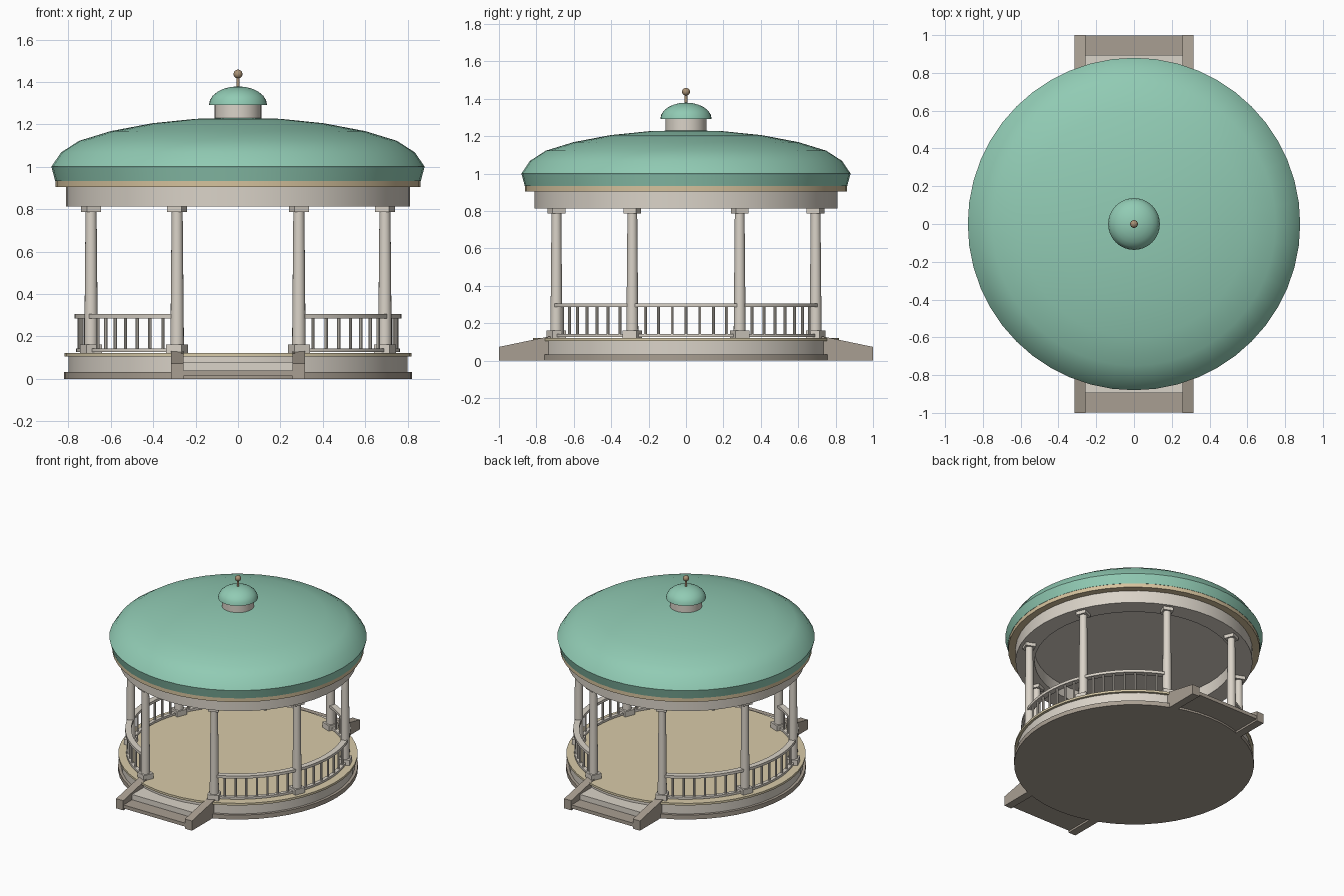
import bpy
import bmesh
from math import sin, cos, pi, radians
from mathutils import Matrix, Vector

if "Cube" in bpy.data.objects:
    bpy.data.objects.remove(bpy.data.objects["Cube"])


def material(name, rgb):
    """Flat material from 0-255 display values, stored as linear."""
    lin = [((c / 255 + 0.055) / 1.055) ** 2.4 for c in rgb] + [1.0]
    m = bpy.data.materials.new(name)
    m.use_nodes = True
    m.diffuse_color = lin
    m.node_tree.nodes["Principled BSDF"].inputs["Base Color"].default_value = lin
    return m


STONE = material("pale stone", (218, 211, 200))
BASE = material("brown stone", (169, 159, 146))
FLOOR = material("tan floor", (216, 203, 169))
TRIM = material("tan trim", (213, 194, 157))
GREEN = material("green copper", (145, 203, 180))
BRONZE = material("bronze", (170, 146, 117))


def finish(bm, name, mat, limit=40):
    """Turn a bmesh into an object, smooth except at sharp edges."""
    bmesh.ops.recalc_face_normals(bm, faces=bm.faces)
    for f in bm.faces:
        f.smooth = True
    for e in bm.edges:
        e.smooth = len(e.link_faces) == 2 and e.calc_face_angle(0) < radians(limit)
    me = bpy.data.meshes.new(name)
    bm.to_mesh(me)
    bm.free()
    me.materials.append(mat)
    ob = bpy.data.objects.new(name, me)
    bpy.context.collection.objects.link(ob)


def lathe(name, mat, profile, segs=48):
    """Spin a (radius, height) profile round the z axis."""
    bm = bmesh.new()
    vs = [bm.verts.new((r, 0, z)) for r, z in profile]
    es = [bm.edges.new(p) for p in zip(vs, vs[1:])]
    bmesh.ops.spin(bm, geom=vs + es, cent=(0, 0, 0), axis=(0, 0, 1),
                   angle=2 * pi, steps=segs)
    bmesh.ops.remove_doubles(bm, verts=bm.verts, dist=0.0001)
    finish(bm, name, mat)


def drum(name, mat, r, z0, z1, segs=48):
    lathe(name, mat, [(0, z0), (r, z0), (r, z1), (0, z1)], segs)


def dome(r, z, h, steps):
    return [(r * cos(i * pi / 2 / steps), z + h * sin(i * pi / 2 / steps))
            for i in range(steps + 1)]


def box(bm, centre, size, angle=0):
    bmesh.ops.create_cube(bm, size=1, matrix=Matrix.Translation(centre)
                          @ Matrix.Rotation(angle, 4, 'Z') @ Matrix.Diagonal((*size, 1)))


def post(bm, x, y, z0, z1, r0, r1, segs):
    bmesh.ops.create_cone(bm, cap_ends=True, segments=segs, radius1=r0, radius2=r1,
                          depth=z1 - z0, matrix=Matrix.Translation((x, y, (z0 + z1) / 2)))


def arc_bar(name, r0, r1, z0, z1, a0, a1, steps=10):
    """Curved bar of rectangular section."""
    bm = bmesh.new()
    face = bm.faces.new([bm.verts.new((r * cos(a0), r * sin(a0), z))
                         for r, z in ((r0, z0), (r1, z0), (r1, z1), (r0, z1))])
    bmesh.ops.spin(bm, geom=[face], cent=(0, 0, 0), axis=(0, 0, 1),
                   angle=a1 - a0, steps=steps)
    finish(bm, name, STONE, 30)


def step(name, mat, y0, y1, z0, z1):
    bm = bmesh.new()
    box(bm, (0, (y0 + y1) / 2, (z0 + z1) / 2), (0.53, abs(y1 - y0), z1 - z0))
    finish(bm, name, mat)


# Round platform
drum("plinth", BASE, 0.82, 0, 0.033)
drum("platform_wall", STONE, 0.80, 0.033, 0.105)
drum("floor", FLOOR, 0.818, 0.105, 0.121)

# Eight tapered columns with square bases and caps
RING = 0.75
bases, shafts, caps = bmesh.new(), bmesh.new(), bmesh.new()
for k in range(8):
    a = radians(22.5 + 45 * k)
    x, y = RING * cos(a), RING * sin(a)
    box(bases, (x, y, 0.14), (0.08, 0.08, 0.042), a)
    post(shafts, x, y, 0.155, 0.795, 0.032, 0.026, 16)
    box(caps, (x, y, 0.8), (0.073, 0.073, 0.026), a)
finish(bases, "column_bases", STONE)
finish(shafts, "columns", STONE)
finish(caps, "column_caps", STONE)

# Curved railings in every bay but the front and back
balusters = bmesh.new()
half = radians(22.5)
for k in (-1, 0, 1, 3, 4, 5):
    mid = radians(45 * k)
    arc_bar("top_rail", RING - 0.021, RING + 0.021, 0.285, 0.305, mid - half, mid + half)
    arc_bar("bottom_rail", RING - 0.014, RING + 0.014, 0.126, 0.142, mid - half, mid + half)
    for i in range(1, 8):
        a = mid - half + half * i / 4
        post(balusters, RING * cos(a), RING * sin(a), 0.135, 0.29, 0.008, 0.008, 8)
finish(balusters, "balusters", STONE)

# Steps with sloping cheek walls, front and back
for side, s in (("front", -1), ("back", 1)):
    step(side + "_lower_step", BASE, s * 0.997, s * 0.7, 0.014, 0.04)
    step(side + "_upper_step", STONE, s * 0.895, s * 0.7, 0.018, 0.08)
    bm = bmesh.new()
    for x in (-0.316, 0.257):
        outline = [(0.72, 0), (1, 0), (1, 0.073), (0.72, 0.131)]
        f = bm.faces.new([bm.verts.new((x, s * y, z)) for y, z in outline])
        ext = bmesh.ops.extrude_face_region(bm, geom=[f])["geom"]
        bmesh.ops.translate(bm, vec=Vector((0.059, 0, 0)),
                            verts=[g for g in ext if isinstance(g, bmesh.types.BMVert)])
    finish(bm, side + "_cheek_walls", BASE)

# Ring beam with ceiling, and eave trim
lathe("ring_beam", STONE, [(0, 0.903), (0.68, 0.903), (0.68, 0.812),
                           (0.81, 0.812), (0.81, 0.904)])
drum("eave_trim", TRIM, 0.86, 0.904, 0.933)

# Roof with a flared rim, cupola and finial
lathe("roof", GREEN, [(0, 0.933), (0.862, 0.933), (0.88, 1.0), (0.835, 1.067),
                      (0.75, 1.122), (0.6, 1.168), (0.405, 1.205), (0.2, 1.226),
                      (0, 1.232)])
drum("cupola_drum", STONE, 0.11, 1.21, 1.293, 32)
lathe("cupola_dome", GREEN, [(0, 1.292)] + dome(0.137, 1.292, 0.087, 6), 32)
bm = bmesh.new()
post(bm, 0, 0, 1.365, 1.43, 0.008, 0.008, 10)
bmesh.ops.create_uvsphere(bm, u_segments=16, v_segments=10, radius=0.021,
                          matrix=Matrix.Translation((0, 0, 1.437)))
finish(bm, "finial", BRONZE)
